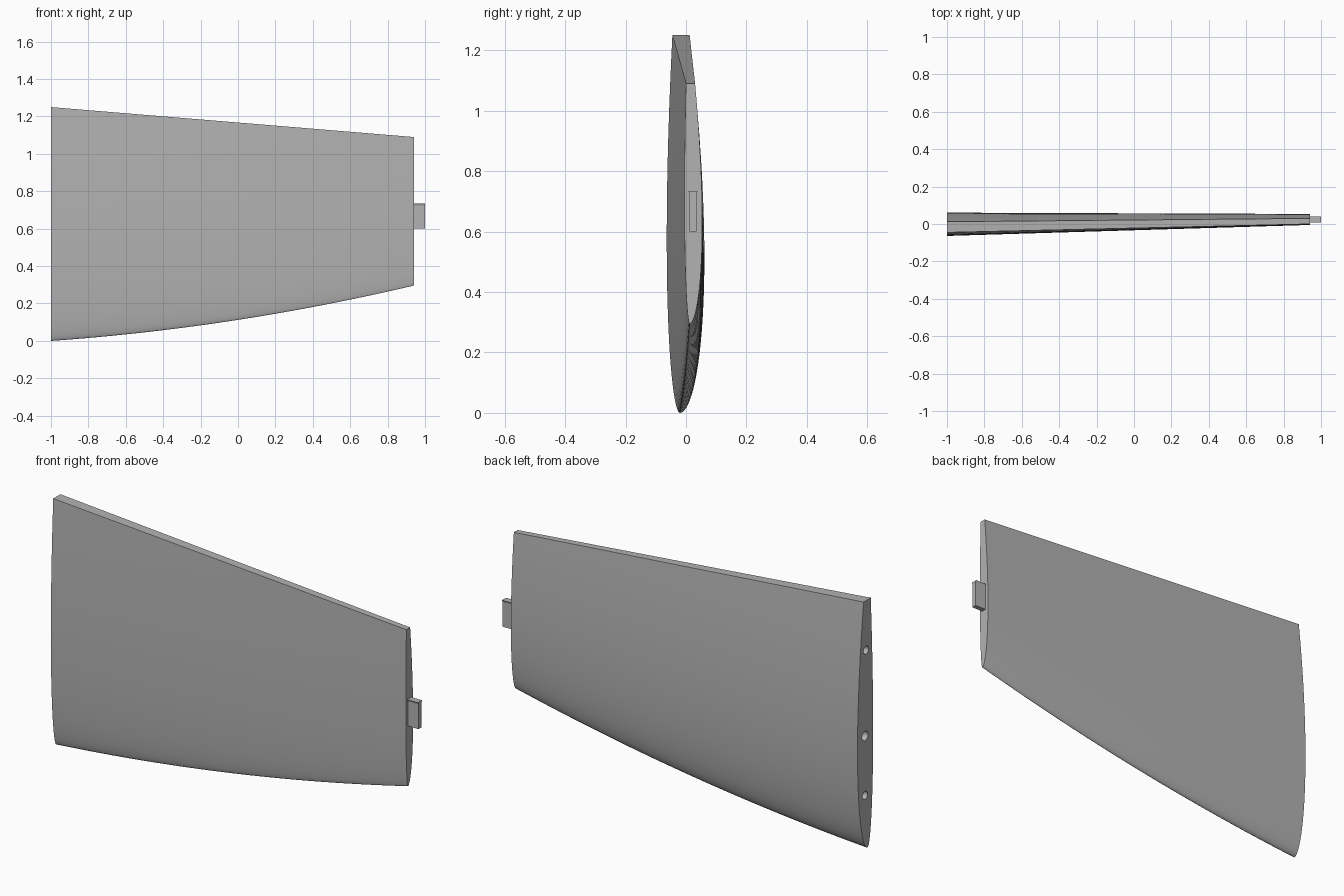
import bpy, bmesh, math

if "Cube" in bpy.data.objects:
    bpy.data.objects.remove(bpy.data.objects["Cube"], do_unlink=True)

ROOT_X, TIP_X, END_X = -1.0, 0.94, 1.0
SPAN = TIP_X - ROOT_X

grey = bpy.data.materials.new("plain grey")
grey.use_nodes = True
COLOUR = (0.45, 0.45, 0.45, 1)
grey.diffuse_color = COLOUR
grey.node_tree.nodes["Principled BSDF"].inputs["Base Color"].default_value = COLOUR


def make_object(name, bm):
    bmesh.ops.recalc_face_normals(bm, faces=bm.faces)
    mesh = bpy.data.meshes.new(name)
    bm.to_mesh(mesh)
    bm.free()
    mesh.materials.append(grey)
    obj = bpy.data.objects.new(name, mesh)
    bpy.context.collection.objects.link(obj)
    return obj


def loft(name, sections):
    """Skin a row of closed sections and cap both ends."""
    bm = bmesh.new()
    rings = [[bm.verts.new(p) for p in s] for s in sections]
    n = len(rings[0])
    for a, b in zip(rings, rings[1:]):
        for i in range(n):
            j = (i + 1) % n
            bm.faces.new((a[i], a[j], b[j], b[i]))
    bm.faces.new(rings[0])
    bm.faces.new(rings[-1])
    return make_object(name, bm)


def mix(a, b, t):
    return a + (b - a) * t


def airfoil(t, steps=28):
    """Section with a rounded lower nose and a blunt upper edge."""
    s = t * SPAN
    low = 0.07 * s + 0.0425 * s * s
    high = mix(1.25, 1.09, t)
    nose = mix(-0.02, 0.012, t)

    def side(u, edge, bulge):
        y = mix(nose, edge, u) + bulge * math.sqrt(u) * (1 - u) / 0.385
        return (ROOT_X + s, y, mix(low, high, u))

    us = [(i / steps) ** 2 for i in range(steps + 1)]
    front = [side(u, mix(-0.045, 0.0, t), mix(-0.034, -0.012, t)) for u in us]
    back = [side(u, mix(0.012, 0.03, t), mix(0.069, 0.035, t)) for u in us]
    return front + back[:0:-1]


# Tapered blade
blade = loft("blade", [airfoil(i / 24) for i in range(25)])

# Round mounting sockets in the wide end
for z, y, radius in ((1.0, -0.008, 0.02), (0.57, 0.0, 0.024), (0.27, 0.0, 0.02)):
    bpy.ops.mesh.primitive_cylinder_add(vertices=24, radius=radius, depth=0.3,
                                        location=(ROOT_X, y, z),
                                        rotation=(0, math.pi / 2, 0))
    cutter = bpy.context.object
    cutter.name = "socket_cutter"
    cutter.hide_render = True
    cutter.data.materials.append(grey)
    cut = blade.modifiers.new("socket", 'BOOLEAN')
    cut.operation = 'DIFFERENCE'
    cut.solver = 'EXACT'
    cut.object = cutter
    bpy.context.view_layer.objects.active = blade
    bpy.ops.object.modifier_apply(modifier=cut.name)
    bpy.data.objects.remove(cutter, do_unlink=True)

# Tab on the narrow end, slightly flared at its top and bottom
half = [(0.012, 0.60), (0.012, 0.725), (0.016, 0.735)]
centre = 0.023
outline = [(centre - w, z) for w, z in half] + [(centre + w, z) for w, z in reversed(half)]
tab = loft("end_tab", [[(x, y, z) for y, z in outline] for x in (TIP_X - 0.02, END_X)])

bpy.ops.object.select_all(action='DESELECT')
blade.select_set(True)
bpy.context.view_layer.objects.active = blade
bpy.ops.object.shade_smooth_by_angle(angle=math.radians(35))
